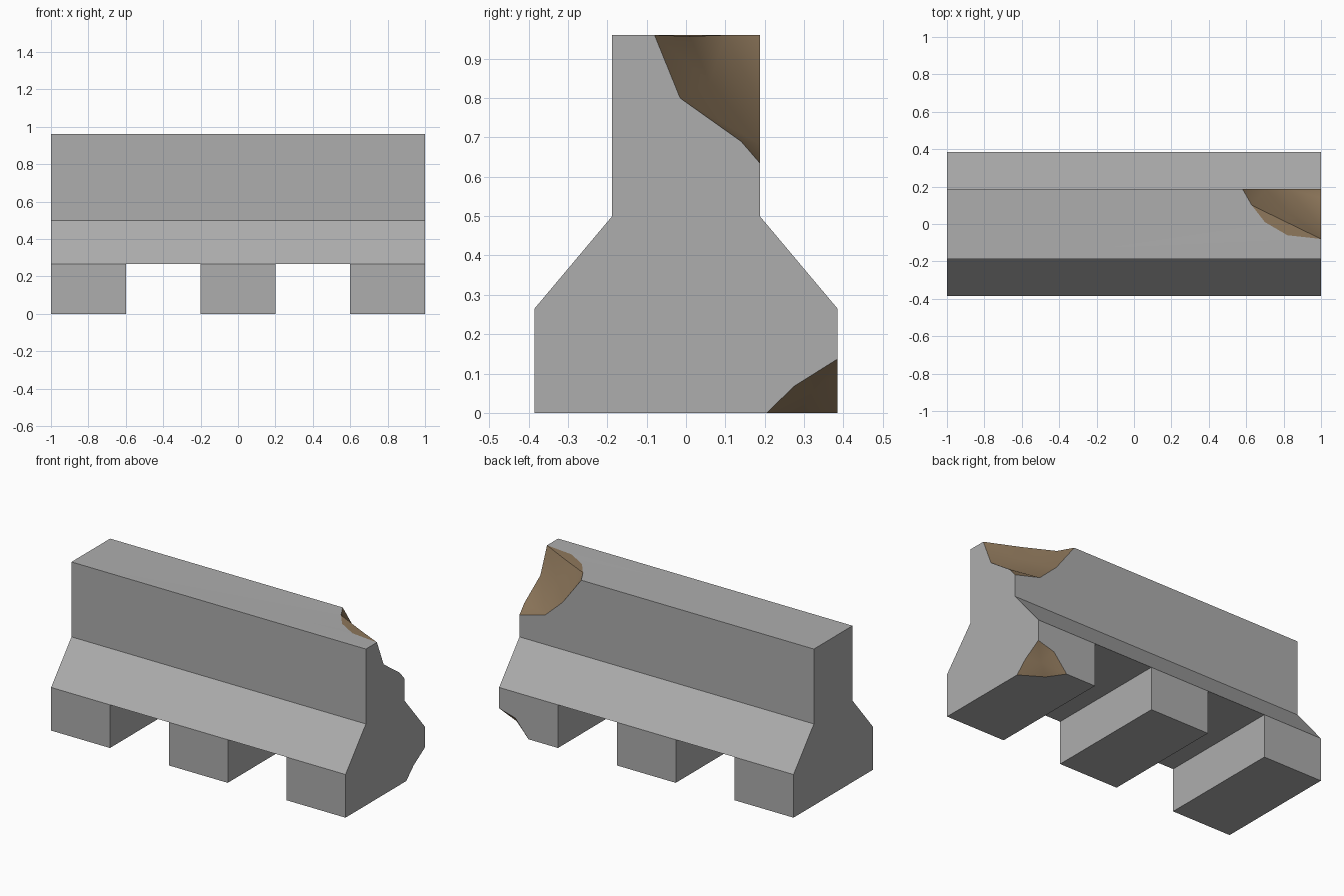
import bpy, bmesh, math
from mathutils import Vector

if "Cube" in bpy.data.objects:
    bpy.data.objects.remove(bpy.data.objects["Cube"])


def material(name, rgb):
    m = bpy.data.materials.new(name)
    m.diffuse_color = (*rgb, 1)
    m.use_nodes = True
    m.node_tree.nodes["Principled BSDF"].inputs["Base Color"].default_value = m.diffuse_color
    return m


MATS = [material("grey concrete", (0.42, 0.42, 0.42)),
        material("broken brown core", (0.27, 0.185, 0.105))]


def make_object(name, bm, mat_index=0):
    bmesh.ops.recalc_face_normals(bm, faces=bm.faces)
    for f in bm.faces:
        f.material_index = mat_index
    me = bpy.data.meshes.new(name)
    bm.to_mesh(me)
    bm.free()
    for m in MATS:
        me.materials.append(m)
    ob = bpy.data.objects.new(name, me)
    bpy.context.collection.objects.link(ob)
    return ob


def cut(target, cutter):
    """Subtract the cutter, bake the result and drop the cutter."""
    cutter.hide_render = True
    mod = target.modifiers.new("cut", 'BOOLEAN')
    mod.operation, mod.solver, mod.object = 'DIFFERENCE', 'EXACT', cutter
    dg = bpy.context.evaluated_depsgraph_get()
    me = bpy.data.meshes.new_from_object(target.evaluated_get(dg))
    target.modifiers.clear()
    target.data = me
    bpy.data.objects.remove(cutter)


def chip_cutter(name, loop, inner, tris, corner, sign):
    """Broken surface spanning a rim on three body planes, closed outside the body."""
    bm = bmesh.new()
    rim = [bm.verts.new(p) for p in loop]
    mid = [bm.verts.new(p) for p in inner]
    pts = rim + mid
    for t in tris:
        bm.faces.new([pts[i] for i in t])
    out = []
    for p in loop:
        q = Vector(p)
        for k in range(3):
            if abs(p[k] - corner[k]) < 1e-6:
                q[k] += 0.1 * sign[k]
        out.append(bm.verts.new(q))
    apex = bm.verts.new([corner[k] + 0.2 * sign[k] for k in range(3)])
    n = len(rim)
    for i in range(n):
        j = (i + 1) % n
        bm.faces.new((rim[i], rim[j], out[j], out[i]))
        bm.faces.new((out[i], out[j], apex))
    bmesh.ops.triangulate(bm, faces=bm.faces)
    return make_object(name, bm, 1)


# barrier body: mirrored cross-section swept along x
half = [(0.385, 0), (0.385, 0.265), (0.1875, 0.5), (0.1875, 0.96)]
profile = half + [(-y, z) for y, z in reversed(half)]
bm = bmesh.new()
end = bm.faces.new([bm.verts.new((-1, y, z)) for y, z in profile])
swept = bmesh.ops.extrude_face_region(bm, geom=[end])
bmesh.ops.translate(bm, vec=(2, 0, 0),
                    verts=[v for v in swept["geom"] if isinstance(v, bmesh.types.BMVert)])
barrier = make_object("concrete_barrier", bm)

# two forklift slots leave three feet
for x in (-0.4, 0.4):
    bm = bmesh.new()
    bmesh.ops.create_cube(bm, size=1)
    for v in bm.verts:
        v.co = (x + v.co.x * 0.4, v.co.y * 1.2, 0.265 if v.co.z > 0 else -0.2)
    cut(barrier, make_object("slot_cutter", bm))

# large chip at the top back corner of the right end
Y, T = 0.1875, 0.96
top_rim = [(1, -0.08, T), (1, -0.015, 0.8), (1, 0.14, 0.69), (1, Y, 0.635),
           (0.823, Y, 0.683), (0.707, Y, 0.79), (0.58, Y, T),
           (0.63, 0.10, T), (0.70, 0.01, T), (0.82, -0.06, T)]
top_inner = [(0.832, 0.06, 0.84), (0.815, 0.01, 0.957)]
top_tris = [(0, 1, 10), (1, 4, 10), (4, 5, 10), (5, 7, 10), (7, 11, 10), (11, 0, 10),
            (1, 2, 4), (2, 3, 4), (5, 6, 7), (7, 8, 11), (8, 9, 11), (9, 0, 11)]
cut(barrier, chip_cutter("top_chip_cutter", top_rim, top_inner, top_tris,
                         (1, Y, T), (1, 1, 1)))

# small chip at the bottom back corner of the same end
low_rim = [(1, 0.205, 0), (1, 0.275, 0.068), (1, 0.385, 0.137),
           (0.89, 0.385, 0.106), (0.80, 0.385, 0), (0.867, 0.288, 0)]
low_tris = [(i, (i + 1) % 6, 6) for i in range(6)]
cut(barrier, chip_cutter("bottom_chip_cutter", low_rim, [(0.926, 0.32, 0.052)],
                         low_tris, (1, 0.385, 0), (1, 1, -1)))

# broken surfaces are softly shaded, concrete stays flat
for p in barrier.data.polygons:
    p.use_smooth = p.material_index == 1
barrier.data.set_sharp_from_angle(angle=math.radians(35))
